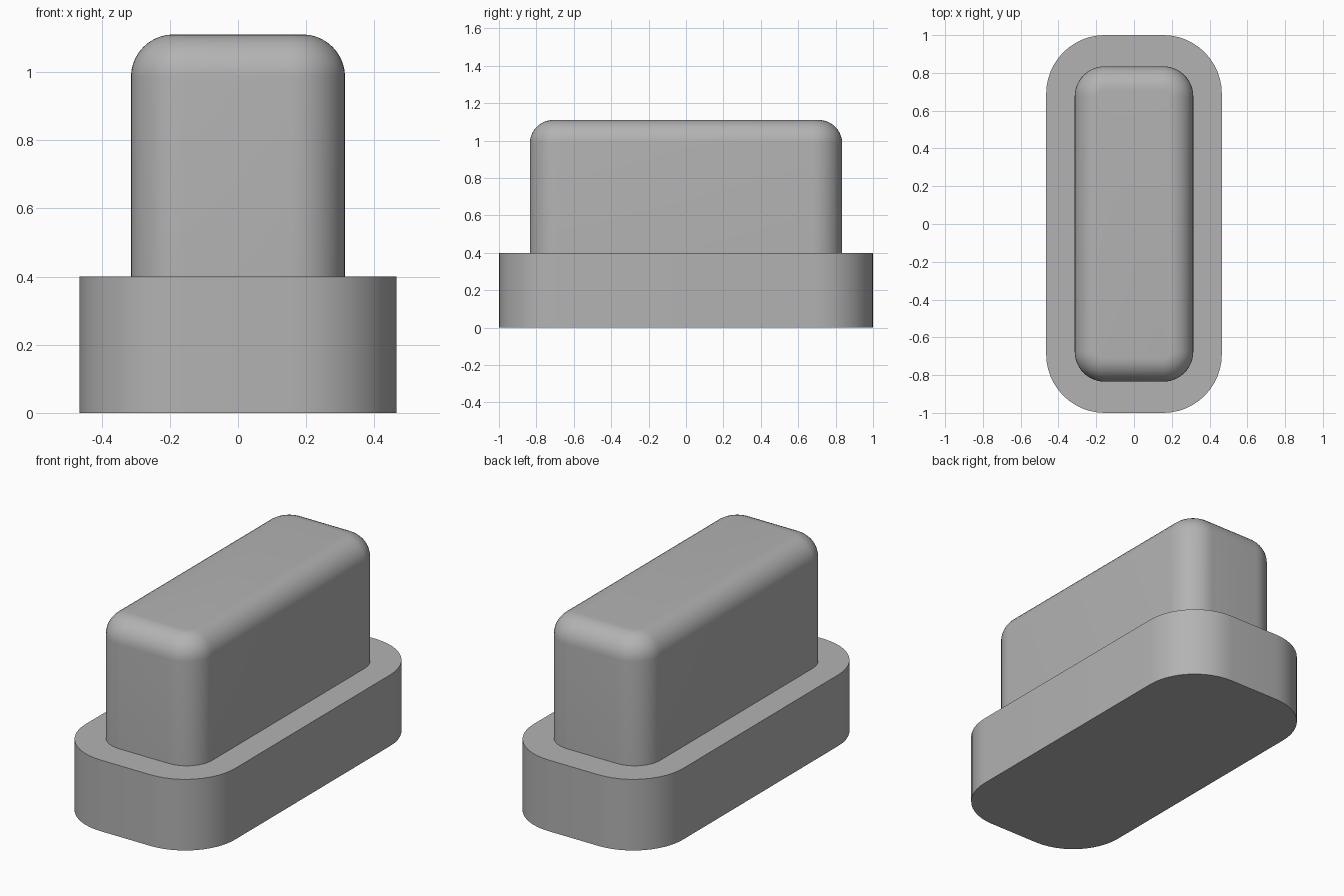
import bpy, bmesh, math

if "Cube" in bpy.data.objects:
    bpy.data.objects.remove(bpy.data.objects["Cube"])

grey = bpy.data.materials.new("plain_grey")
grey.diffuse_color = (0.45, 0.45, 0.45, 1)
grey.use_nodes = True
grey.node_tree.nodes["Principled BSDF"].inputs["Base Color"].default_value = grey.diffuse_color


def rounded_ring(bm, hx, hy, r, z, steps=12):
    """Ring of vertices along a rounded rectangle."""
    ring = []
    for q, (sx, sy) in enumerate(((1, 1), (-1, 1), (-1, -1), (1, -1))):
        for i in range(steps + 1):
            a = math.pi / 2 * (q + i / steps)
            ring.append(bm.verts.new((sx * (hx - r) + r * math.cos(a),
                                      sy * (hy - r) + r * math.sin(a), z)))
    return ring


def rounded_block(name, hx, hy, r, z0, z1, fillet=0.0, steps=10):
    """Rounded-rectangle prism with an optional filleted top edge."""
    levels = [(0.0, z0)]
    if fillet:
        for i in range(steps + 1):
            a = math.pi / 2 * i / steps
            levels.append((fillet * (1 - math.cos(a)),
                           z1 - fillet + fillet * math.sin(a)))
    else:
        levels.append((0.0, z1))
    bm = bmesh.new()
    rings = [rounded_ring(bm, hx - d, hy - d, r - d, z) for d, z in levels]
    n = len(rings[0])
    for a, b in zip(rings, rings[1:]):
        for i in range(n):
            j = (i + 1) % n
            bm.faces.new((a[i], a[j], b[j], b[i]))
    bm.faces.new(rings[0][::-1])
    bm.faces.new(rings[-1])
    mesh = bpy.data.meshes.new(name)
    bm.to_mesh(mesh)
    bm.free()
    mesh.materials.append(grey)
    obj = bpy.data.objects.new(name, mesh)
    bpy.context.collection.objects.link(obj)
    bpy.ops.object.select_all(action='DESELECT')
    obj.select_set(True)
    bpy.context.view_layer.objects.active = obj
    bpy.ops.object.shade_smooth_by_angle(angle=math.radians(30))
    return obj


# Wide foot with sharp rims
rounded_block("base", 0.465, 1.0, 0.31, 0.0, 0.4)
# Tall block with a softened top edge
rounded_block("upper_block", 0.314, 0.835, 0.16, 0.4, 1.11, fillet=0.125)
